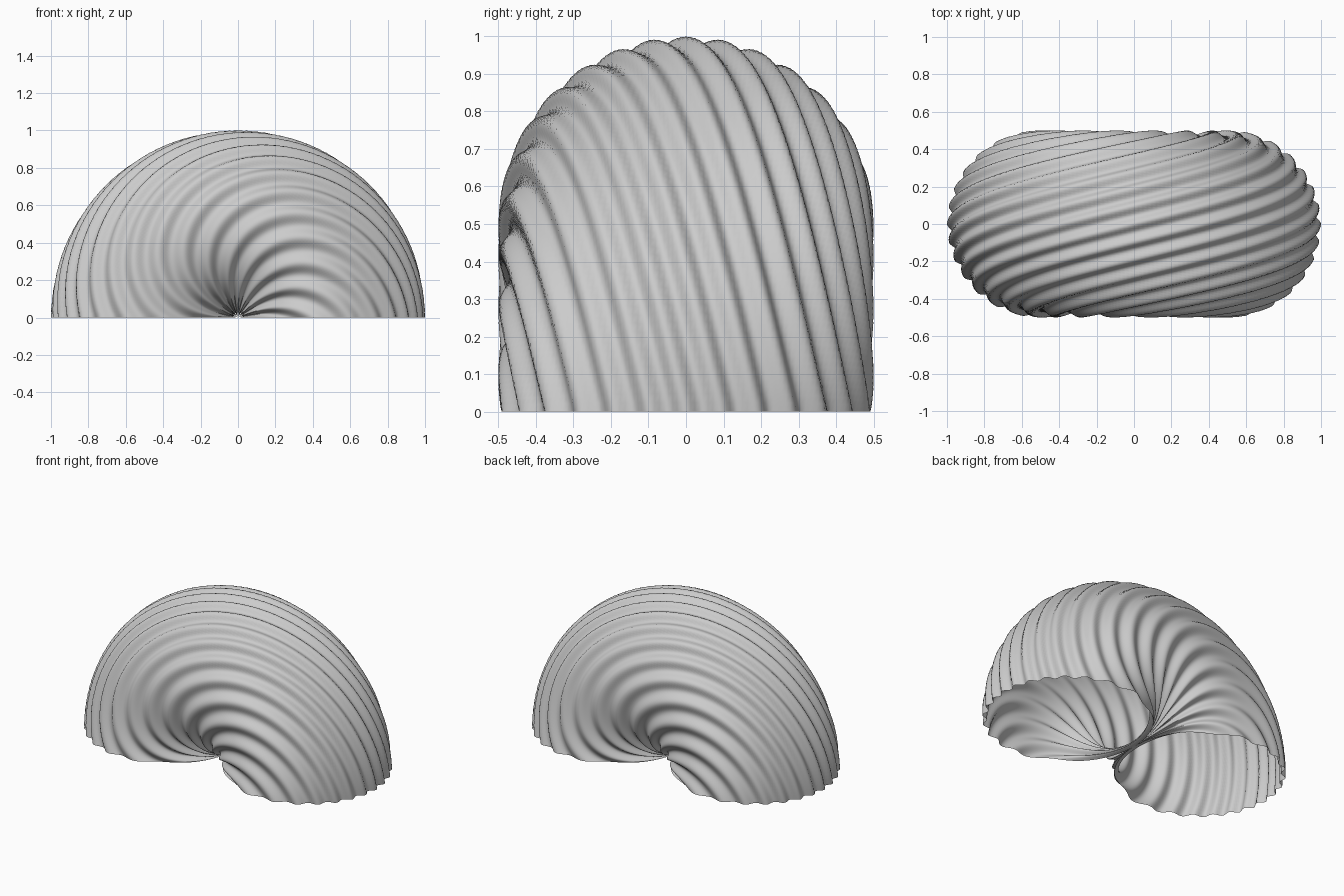
import bpy
import bmesh
from math import sin, cos, pi

cube = bpy.data.objects.get("Cube")
if cube:
    bpy.data.objects.remove(cube, do_unlink=True)

# Proportions of the half ring and its twisted ripples
RING_RADIUS = 0.5
TUBE_RADIUS = 0.485
RIPPLE_HEIGHT = 0.015
RIPPLES = 16
ARC_STEPS = 128
TUBE_STEPS = 256

# Plain grey shell colour
grey = bpy.data.materials.new("light_grey")
grey.use_nodes = True
colour = (0.6, 0.6, 0.6, 1.0)
grey.diffuse_color = colour
grey.node_tree.nodes["Principled BSDF"].inputs["Base Color"].default_value = colour


def shell_point(u, v):
    """Point on the rippled tube: u runs along the arch, v around the tube."""
    tube = TUBE_RADIUS + RIPPLE_HEIGHT * cos(RIPPLES * (u + v + sin(v)))
    reach = RING_RADIUS + tube * cos(v)
    return (reach * cos(u), tube * sin(v), reach * sin(u))


# Open-ended rippled half ring
bm = bmesh.new()
rings = []
for i in range(ARC_STEPS + 1):
    u = pi * i / ARC_STEPS
    rings.append([bm.verts.new(shell_point(u, 2 * pi * j / TUBE_STEPS))
                  for j in range(TUBE_STEPS)])

for a, b in zip(rings, rings[1:]):
    for j in range(TUBE_STEPS):
        k = (j + 1) % TUBE_STEPS
        face = bm.faces.new((a[j], a[k], b[k], b[j]))
        face.smooth = True

# Make the faces point out of the tube
bm.normal_update()
bm.faces.ensure_lookup_table()
if bm.faces[0].normal.x < 0:
    bmesh.ops.reverse_faces(bm, faces=bm.faces[:])

mesh = bpy.data.meshes.new("rippled_shell")
bm.to_mesh(mesh)
bm.free()
mesh.materials.append(grey)
shell = bpy.data.objects.new("rippled_shell", mesh)
bpy.context.collection.objects.link(shell)
